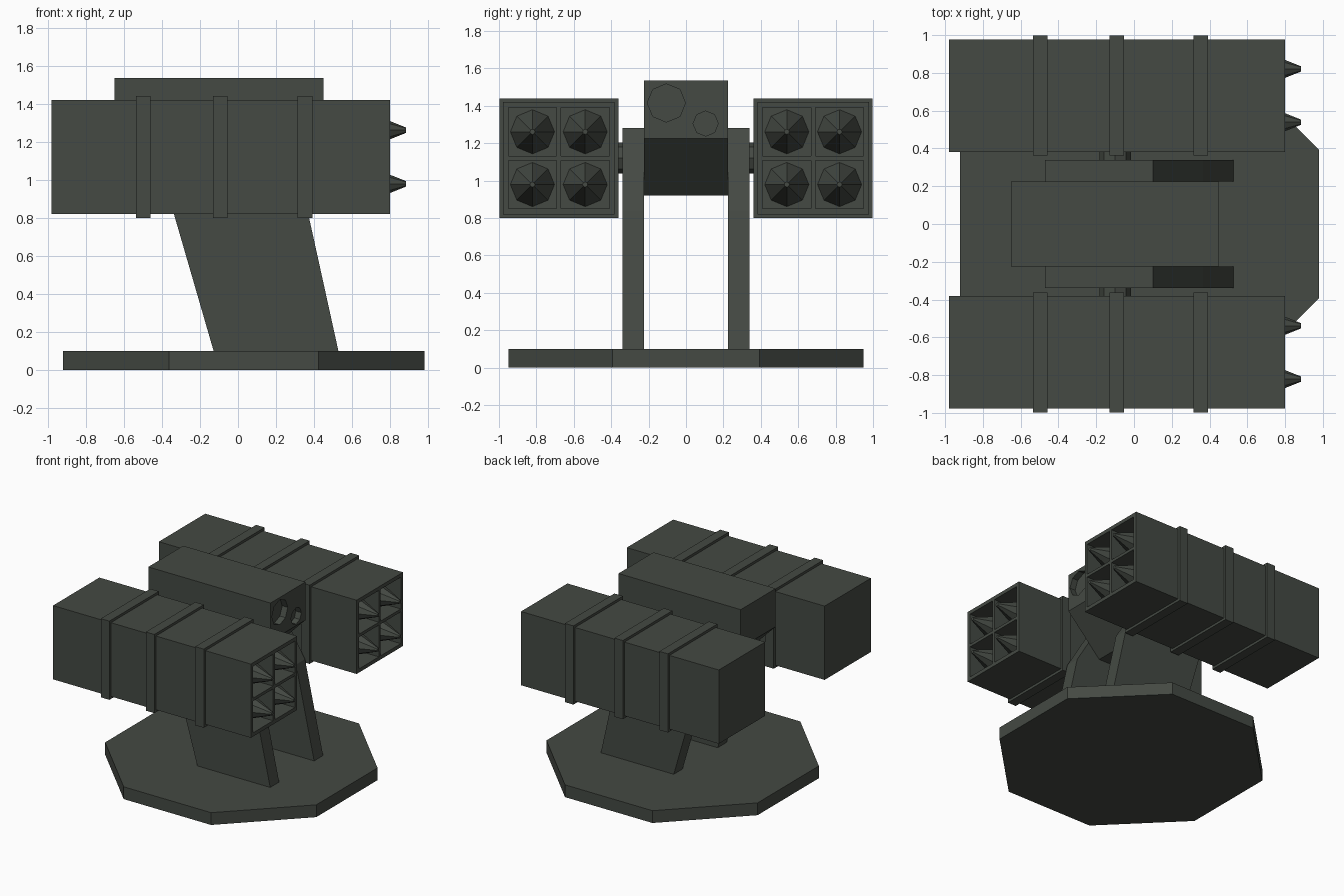
import bpy, bmesh, math
from mathutils import Vector, Matrix

if "Cube" in bpy.data.objects:
    bpy.data.objects.remove(bpy.data.objects["Cube"])

paint = bpy.data.materials.new("dark olive grey")
paint.diffuse_color = (0.058, 0.067, 0.056, 1)
paint.use_nodes = True
paint.node_tree.nodes["Principled BSDF"].inputs["Base Color"].default_value = paint.diffuse_color


def finish(name, bm):
    bmesh.ops.recalc_face_normals(bm, faces=bm.faces[:])
    me = bpy.data.meshes.new(name)
    bm.to_mesh(me)
    bm.free()
    me.materials.append(paint)
    ob = bpy.data.objects.new(name, me)
    bpy.context.collection.objects.link(ob)
    return ob


def box_bm(x, y, z):
    bm = bmesh.new()
    bmesh.ops.create_cube(bm, size=1)
    for v in bm.verts:
        v.co = Vector([r[0] if c < 0 else r[1] for r, c in zip((x, y, z), v.co)])
    return bm


def prism(name, pts, y0, y1):
    """Extrude an x-z profile along y."""
    bm = bmesh.new()
    f = bm.faces.new([bm.verts.new((x, y0, z)) for x, z in pts])
    ext = bmesh.ops.extrude_face_region(bm, geom=[f])["geom"]
    for v in ext:
        if isinstance(v, bmesh.types.BMVert):
            v.co.y = y1
    return finish(name, bm)


def cone(name, r1, r2, start, length, axis, sides=8):
    """Cone or cylinder beginning at start and running along +axis."""
    bm = bmesh.new()
    bmesh.ops.create_cone(bm, cap_ends=True, segments=sides, radius1=r1, radius2=r2, depth=length)
    rot = Matrix.Rotation(math.pi / 2, 4, 'Y') if axis == 'X' else Matrix.Rotation(-math.pi / 2, 4, 'X')
    bm.transform(Matrix.Translation(start) @ rot @ Matrix.Translation((0, 0, length / 2)))
    return finish(name, bm)


# Octagonal base plate
bm = bmesh.new()
bmesh.ops.create_cone(bm, cap_ends=True, segments=8, depth=0.1,
                      radius1=0.95 / math.cos(math.pi / 8), radius2=0.95 / math.cos(math.pi / 8))
bm.transform(Matrix.Translation((0.03, 0, 0.05)) @ Matrix.Rotation(math.pi / 8, 4, 'Z'))
finish("base_plate", bm)

# Central sensor housing with a tapered underside
housing = prism("sensor_housing", [(-0.65, 1.535), (0.45, 1.535), (0.45, 1.225), (0.15, 0.92),
                                   (-0.35, 0.92), (-0.65, 1.225)], -0.225, 0.225)
for label, y, z, r in (("large", -0.105, 1.415, 0.102), ("small", 0.105, 1.305, 0.067)):
    cutter = cone(label + "_lens_cutter", r, r, (0.40, y, z), 0.2, 'X')
    cutter.hide_render = True
    cutter.hide_viewport = True
    mod = housing.modifiers.new(label + "_lens", 'BOOLEAN')
    mod.operation = 'DIFFERENCE'
    mod.object = cutter

CZ, CY = 1.12, 0.68      # pod centre
HALF = 0.298             # pod half width
CELL, OFF = 0.129, 0.141  # tube half width and offset from pod centre

for side, s in (("left", -1), ("right", 1)):
    cy = s * CY
    # Leaning support plate
    prism(side + "_support", [(-0.125, 0.09), (0.53, 0.09), (0.365, 0.84), (0.10, 1.28), (-0.47, 1.28)],
          s * 0.225, s * 0.34)
    # Axle joining support and pod
    cone(side + "_axle", 0.083, 0.083, (-0.10, cy - 0.36 if s > 0 else cy - 0.01, CZ), 0.37, 'Y')

    # Launcher pod: front face cut into a grid, four cells pushed in
    bm = box_bm((-0.98, 0.80), (cy - HALF, cy + HALF), (CZ - HALF - 0.002, CZ + HALF + 0.002))
    for axis, mid in ((1, cy), (2, CZ)):
        for o in (-OFF - CELL, -OFF + CELL, OFF - CELL, OFF + CELL):
            faces = [f for f in bm.faces if all(v.co.x > 0.79 for v in f.verts)]
            edges = {e for f in faces for e in f.edges}
            verts = {v for f in faces for v in f.verts}
            co, no = Vector((0.8, 0, 0)), Vector((0, 0, 0))
            co[axis], no[axis] = mid + o, 1
            bmesh.ops.bisect_plane(bm, geom=faces + list(edges) + list(verts), plane_co=co, plane_no=no)
    cells = []
    for f in bm.faces:
        c = f.calc_center_median()
        if c.x > 0.79 and all(abs(abs(d) - OFF) < 0.02 for d in (c.y - cy, c.z - CZ)):
            cells.append(f)
    for f in bmesh.ops.extrude_discrete_faces(bm, faces=cells)["faces"]:
        for v in f.verts:
            v.co.x = 0.62
    finish(side + "_pod", bm)

    # Bands round the pod
    for i, x in enumerate((-0.4975, -0.0925, 0.3525)):
        finish(f"{side}_band_{i + 1}", box_bm((x - 0.0385, x + 0.0385), (cy - 0.318, cy + 0.318),
                                              (CZ - 0.32, CZ + 0.32)))
    # Blunt rocket noses inside the cells
    for dy in (-OFF, OFF):
        for dz in (-OFF, OFF):
            cone(side + "_rocket_nose", 0.118, 0.014, (0.622, cy + dy, CZ + dz), 0.262, 'X')
